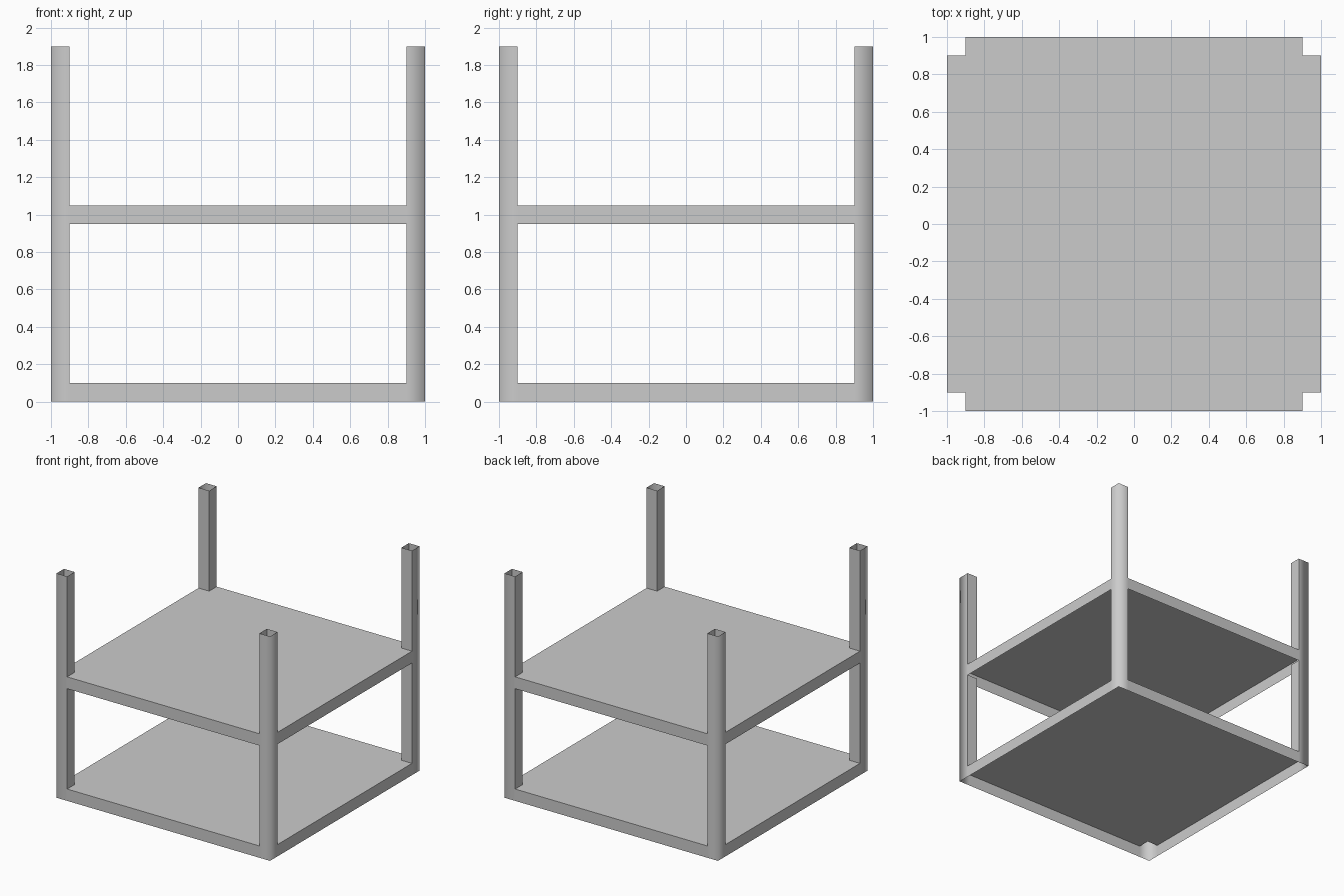
import bpy
import bmesh

if "Cube" in bpy.data.objects:
    bpy.data.objects.remove(bpy.data.objects["Cube"])

OUT, INN = 1.0, 0.9                      # outer side and inner side of the posts
TOP = 1.9
SHELVES = {"lower_shelf": (0.0, 0.1), "upper_shelf": (0.95, 1.05)}


def wall(bm, path, z0, z1, smooth=False):
    """Open strip of upright faces along a counter-clockwise path."""
    low = [bm.verts.new((x, y, z0)) for x, y in path]
    high = [bm.verts.new((x, y, z1)) for x, y in path]
    for i in range(len(path) - 1):
        f = bm.faces.new((low[i], low[i + 1], high[i + 1], high[i]))
        f.smooth = smooth


def finish(bm, name):
    bmesh.ops.remove_doubles(bm, verts=bm.verts[:], dist=1e-4)
    mesh = bpy.data.meshes.new(name)
    bm.to_mesh(mesh)
    bm.free()
    obj = bpy.data.objects.new(name, mesh)
    bpy.context.collection.objects.link(obj)
    return obj


# Hollow open-ended corner posts: softly shaded outer corner, flat inner walls
bm = bmesh.new()
wall(bm, [(OUT, INN), (OUT, OUT), (INN, OUT)], 0, TOP, smooth=True)
inner = [(INN, OUT), (INN, INN), (OUT, INN)]
for z0, z1 in ((0.1, 0.95), (1.05, TOP)):
    wall(bm, inner, z0, z1)
posts = finish(bm, "corner_posts")
mirror = posts.modifiers.new("four_corners", 'MIRROR')
mirror.use_axis = (True, True, False)
mirror.use_mirror_merge = False

# Shelves: thin plate notched around the posts, with a skirt on each side
for name, (z0, z1) in SHELVES.items():
    bm = bmesh.new()
    for x0, x1, y in ((-OUT, -INN, INN), (-INN, INN, OUT), (INN, OUT, INN)):
        bm.faces.new([bm.verts.new((px, py, z1)) for px, py in
                      ((x0, -y), (x1, -y), (x1, y), (x0, y))])
    a, b = (OUT, -INN), (OUT, INN)
    for _ in range(4):
        wall(bm, [a, b], z0, z1)
        a, b = (-a[1], a[0]), (-b[1], b[0])
    finish(bm, name)
